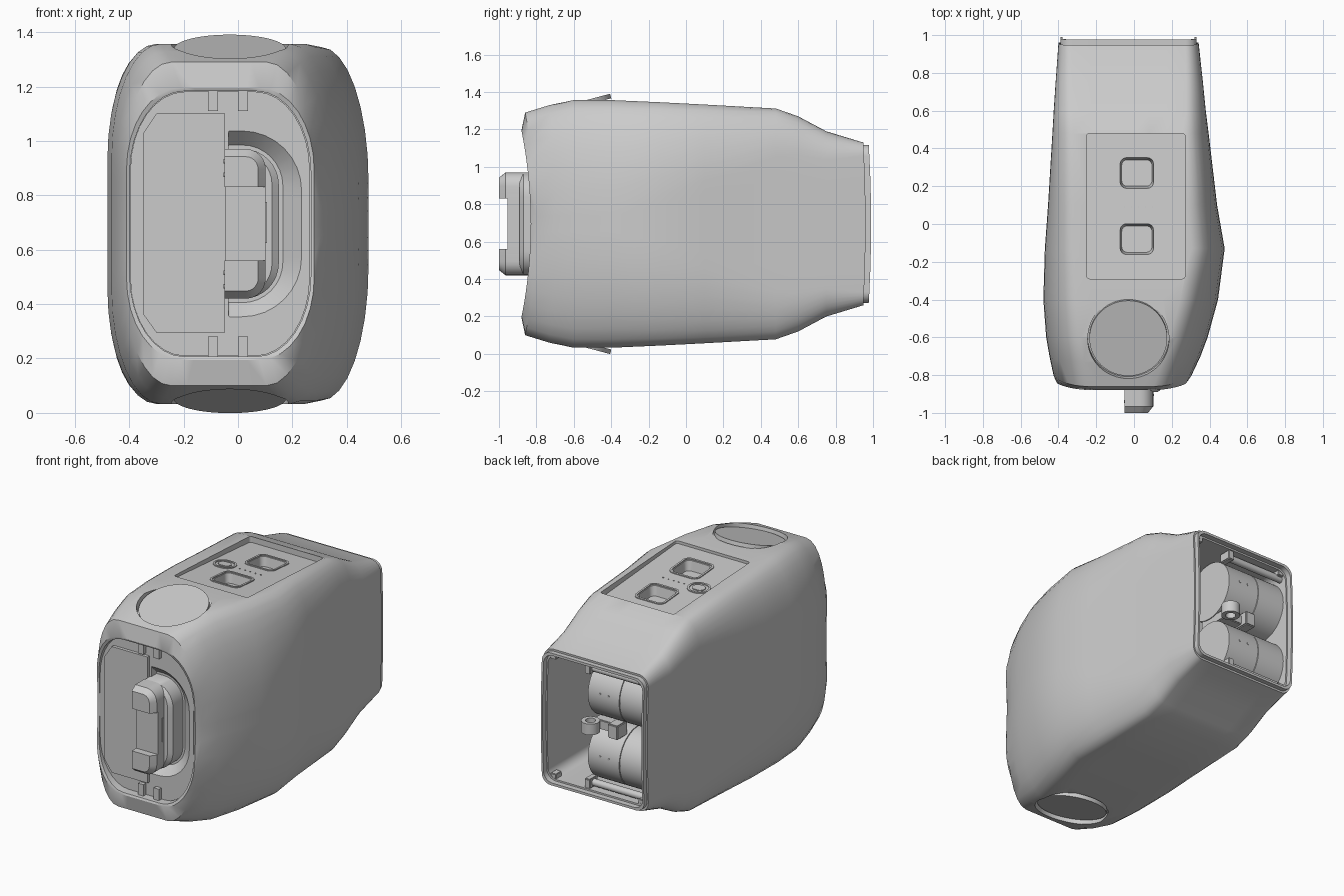
import bpy, bmesh
from math import sin, cos, pi, atan
from mathutils import Matrix, Vector

if "Cube" in bpy.data.objects:
    bpy.data.objects.remove(bpy.data.objects["Cube"])

C = 0.695                                   # mid height of the housing
ACROSS = Matrix.Rotation(pi / 2, 4, 'Y')
FACING = Matrix.Rotation(pi / 2, 4, 'X')


def smooth(ob):
    bpy.ops.object.select_all(action='DESELECT')
    ob.select_set(True)
    bpy.context.view_layer.objects.active = ob
    bpy.ops.object.shade_smooth_by_angle(angle=0.6)


def finish(name, bm):
    bmesh.ops.remove_doubles(bm, verts=bm.verts, dist=1e-5)
    bmesh.ops.recalc_face_normals(bm, faces=bm.faces)
    me = bpy.data.meshes.new(name)
    bm.to_mesh(me)
    bm.free()
    ob = bpy.data.objects.new(name, me)
    bpy.context.collection.objects.link(ob)
    smooth(ob)
    return ob


def outline(x0, x1, v0, v1, cl, cr, n=8, m=6):
    """Rounded rectangle; cl / cr are (rx, rv) of the left / right corners."""
    pts = []
    for k, (cx, cv, r) in enumerate([(x1 - cr[0], v1 - cr[1], cr), (x0 + cl[0], v1 - cl[1], cl),
                                     (x0 + cl[0], v0 + cl[1], cl), (x1 - cr[0], v0 + cr[1], cr)]):
        for i in range(n + 1):
            a = (k + i / n) * pi / 2
            pts.append(Vector((cx + r[0] * cos(a), cv + r[1] * sin(a))))
    out = []
    for i, p in enumerate(pts):
        out.append(p)
        if i % (n + 1) == n:                # subdivide the straight runs
            out += [p.lerp(pts[(i + 1) % len(pts)], j / m) for j in range(1, m)]
    return out


def ring(y, x0, x1, h, cl, cr, bend=0.0):
    """Outline in the x-z plane; bend pushes top and bottom along y."""
    return [Vector((x, y + bend * ((z - C) / h) ** 2, z)) for x, z in outline(x0, x1, C - h, C + h, cl, cr)]


def skin_ring(y, x0, x1, h, bend=0.0):
    """Housing section: corners grow from tight at the back to wide at the front."""
    t = min((0.96 - y) / 1.36, 1)
    return ring(y, x0, x1, h, (.07 + .11 * t, min(.07 + .35 * t, .85 * h)),
                (.07 + .13 * t, min(.07 + .53 * t, .9 * h)), bend)


def d_ring(y, x0, x1, h, r):
    return ring(y, x0, x1, h, (.005, .005), (r, r))


def floor_ring(x, y, w, d, r, off):
    """Outline centred at x, y lying on the sloped floor of the top recess."""
    return [Vector((px, py, 1.312 - 0.078 * py + off))
            for px, py in outline(x - w / 2, x + w / 2, y - d / 2, y + d / 2, (r, r), (r, r))]


def loft(name, rings, closed=False):
    bm = bmesh.new()
    vs = [[bm.verts.new(p) for p in r] for r in rings]
    n = len(vs[0])
    for a, b in zip(vs, vs[1:] + ([vs[0]] if closed else [])):
        for i in range(n):
            bm.faces.new((a[i], a[(i + 1) % n], b[(i + 1) % n], b[i]))
    if not closed:
        bm.faces.new(vs[0])
        bm.faces.new(vs[-1])
    return finish(name, bm)


def rim(name, x, y, w, d, r):
    """Thin raised frame on the recess floor."""
    return loft(name, [floor_ring(x, y, w - 2 * i, d - 2 * i, r - i, o)
                       for i, o in ((0, -.01), (0, .006), (.012, .006), (.012, -.01))], closed=True)


def cylinder(name, loc, r, depth, rot=Matrix(), seg=48):
    bm = bmesh.new()
    bmesh.ops.create_cone(bm, cap_ends=True, segments=seg, radius1=r, radius2=r, depth=depth,
                          matrix=Matrix.Translation(loc) @ rot)
    return finish(name, bm)


def box(name, loc, size, bevel=0.0):
    bm = bmesh.new()
    bmesh.ops.create_cube(bm, size=1, matrix=Matrix.Translation(loc) @ Matrix.Diagonal((*size, 1)))
    if bevel:
        bmesh.ops.bevel(bm, geom=bm.edges[:], offset=bevel, segments=2, affect='EDGES')
    return finish(name, bm)


def cut(ob, cutter):
    mod = ob.modifiers.new("cut", 'BOOLEAN')
    mod.object, mod.operation, mod.solver = cutter, 'DIFFERENCE', 'EXACT'
    bpy.context.view_layer.objects.active = ob
    bpy.ops.object.modifier_apply(modifier=mod.name)
    bpy.data.objects.remove(cutter)


# Housing: front well and rim, outer skin, rear lip and cavity
front = [ring(y, -.41 + d, .28 - d, .5 - d, (.2, .3), (.2, .3), b)
         for y, d, b in ((-.74, .012, 0), (-.825, .012, -.05), (-.83, 0, -.05))]
skin = [skin_ring(*s) for s in (
    (-.80, -.425, .305, .595, -.06), (-.70, -.447, .352, .635, -.03), (-.60, -.465, .39, .662),
    (-.40, -.48, .445, .662), (-.13, -.472, .48, .65), (.10, -.455, .44, .638), (.48, -.432, .395, .617),
    (.60, -.425, .38, .575), (.75, -.415, .365, .495), (.96, -.40, .342, .435, -.012))]
rear = [ring(y, -.40 + d, .342 - d, .435 - 1.3 * d, (.06, .06), (.06, .06), -.013)
        for y, d in ((.96, .01), (.99, .01), (.99, .022), (.955, .022), (.955, .03), (.35, .03))]
housing = loft("housing", front + skin + rear)

# Sloped recess on top with two pockets, a button and indicator dots
cut(housing, loft("recess_cutter", [floor_ring(.01, .095, .52, .77, .015, o) for o in (0, .2)]))
for y in (-.08, .27):
    cut(housing, loft("pocket_cutter", [floor_ring(.015, y, .16, .14, .03, -.06),
                                        floor_ring(.015, y, .19, .18, .035, .05)]))
    rim("pocket_rim", .015, y, .21, .2, .04)
rim("button_rim", -.155, .09, .14, .12, .058)
loft("button", [floor_ring(-.155, .09, .08, .06, .028, o) for o in (-.01, .006)])
for i in range(5):
    cylinder("indicator_dot", (-.05 + i * .037, .09, 1.305), .004, .008, seg=8)

# Tilted round discs on top and underneath
for s, side in ((1, "top"), (-1, "bottom")):
    rot = Matrix.Rotation(s * atan(0.265), 4, 'X')
    centre = Vector((-.03, -.605, C + s * .643))
    normal = rot @ Vector((0, 0, s))
    cut(housing, cylinder("disc_cutter", centre + normal * .08, .215, .2, rot, 64))
    cylinder(side + "_disc", centre - normal * .0125, .206, .025, rot, 64)
smooth(housing)

# Front insert with a D-shaped bowl
insert = loft("front_insert", [ring(y, -.396, .264, .486, (.2, .29), (.2, .29)) for y in (-.825, -.72)])
cut(insert, loft("bowl_cutter", [d_ring(-.85, -.035, .265, .365, .25), d_ring(-.77, -.035, .165, .29, .15)]))
smooth(insert)

# Flat front panel with clipped left corners
loft("front_panel", [[Vector((x, y, C + z)) for x, z in (
    (-.35, -.33), (-.30, -.4), (-.047, -.4), (-.047, .405), (-.30, .405), (-.35, .33))] for y in (-.845, -.745)])

# Clips above and below the panel
for x in (-.092, .018):
    for s in (1, -1):
        box("clip", (x, -.815, C + s * .455), (.037, .07, .08))

# Handle: D base, narrower core, two end grips and side slot
loft("handle_base", [d_ring(-.75, -.047, .15, .275, .13), d_ring(-.87, -.047, .15, .275, .13),
                     d_ring(-.89, -.047, .125, .265, .12)])
loft("handle_core", [d_ring(y, -.047, .102, .25, .09) for y in (-.86, -.955)])
for s in (1, -1):
    grip = []
    for y, d in ((-.87, 0), (-.965, 0), (-1, .028)):
        arc = [(.03 + (.072 - d) * sin(i * pi / 12), .2 + (.075 - d) * cos(i * pi / 12)) for i in range(7)]
        pts = [(-.05, .135), (-.05, .275 - d)] + arc + [(.102 - d, .135)]
        grip.append([Vector((x, y, C + s * v)) for x, v in pts])
    loft("handle_grip", grip)
    for v in (.18, .23):
        cylinder("grip_plug", (-.05, -.94, C + s * v), .008, .006, ACROSS, 12)
box("side_slot", (.098, -.905, .7), (.016, .02, .16), .004)

# Drums, rods and tabs inside the rear opening
for s in (1, -1):
    z = C + s * .2
    for name, x, r, length in (("drum", -.065, .185, .22), ("drum_seam", -.178, .178, .02),
                               ("drum_end", -.275, .185, .19)):
        cylinder(name, (x, .74, z), r, length, ACROSS, 64)
    for x in (-.10, -.04):
        cylinder("drum_dot", (x, .924, z + .02), .008, .006, FACING, 12)
    cylinder("cross_rod", (-.17, .90, C + s * .365), .022, .40, ACROSS, 24)
    box("rod_bracket", (.04, .90, C + s * .365), (.04, .08, .06), .005)
    for x in (-.34, .28):
        box("corner_tab", (x, .91, C + s * .385), (.04, .06, .04), .004)

# Centre eyelet between the drums
loft("eyelet", [[Vector((.03 + r * cos(a * pi / 16), .92 + r * sin(a * pi / 16), C + z)) for a in range(32)]
                for r, z in ((.055, -.035), (.055, .035), (.03, .035), (.03, -.035))], closed=True)
box("eyelet_arm", (-.03, .77, C), (.14, .21, .06), .005)
box("eyelet_stop", (-.125, .87, C), (.07, .1, .09), .006)
